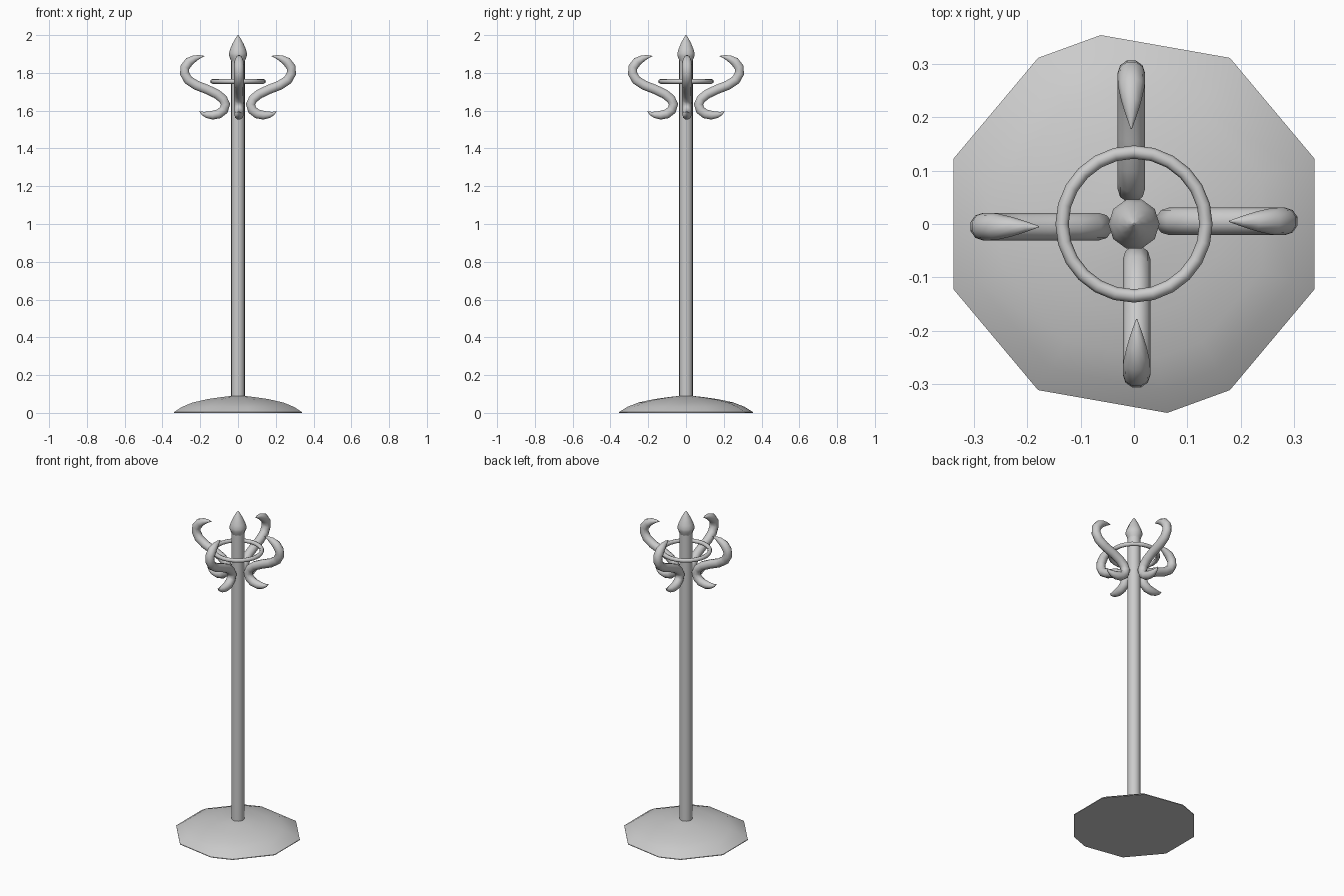
import bpy, bmesh
from math import radians, cos, sin, pi
from mathutils import Vector

if "Cube" in bpy.data.objects:
    bpy.data.objects.remove(bpy.data.objects["Cube"])


def make_object(name, rings, angle=40):
    """Skin a list of equal-sized vertex rings and cap both ends."""
    bm = bmesh.new()
    loops = [[bm.verts.new(p) for p in ring] for ring in rings]
    n = len(loops[0])
    for a, b in zip(loops, loops[1:]):
        for i in range(n):
            j = (i + 1) % n
            bm.faces.new((a[i], a[j], b[j], b[i]))
    bm.faces.new(loops[0][::-1])
    bm.faces.new(loops[-1])
    bmesh.ops.recalc_face_normals(bm, faces=bm.faces)
    mesh = bpy.data.meshes.new(name)
    bm.to_mesh(mesh)
    bm.free()
    ob = bpy.data.objects.new(name, mesh)
    bpy.context.collection.objects.link(ob)
    smooth(ob, angle)
    return ob


def smooth(ob, angle):
    bpy.ops.object.select_all(action='DESELECT')
    ob.select_set(True)
    bpy.context.view_layer.objects.active = ob
    bpy.ops.object.shade_smooth_by_angle(angle=radians(angle))


def lathe(name, profile, angles):
    return make_object(name, [[(r * cos(radians(a)), r * sin(radians(a)), z)
                               for a in angles] for r, z in profile])


def even(n):
    return [360 * i / n for i in range(n)]


# Domed foot: two half nine-sided domes joined along a diagonal
half = [-60, -20, 20, 60, 100]
lathe("base", [(0.36, 0), (0.36, 0.004), (0.315, 0.032), (0.255, 0.055),
               (0.17, 0.073), (0.09, 0.084), (0.035, 0.09)],
      half + [a + 180 for a in half])

# Pole and pointed finial
lathe("pole", [(0.036, 0.07), (0.036, 1.88)], even(16))
lathe("finial", [(0.034, 1.855), (0.04, 1.872), (0.047, 1.89), (0.048, 1.903),
                 (0.042, 1.925), (0.029, 1.955), (0.014, 1.983), (0.002, 2.0)],
      even(10))

# Ring resting on the hooks
bpy.ops.mesh.primitive_torus_add(major_segments=24, minor_segments=8,
                                 major_radius=0.135, minor_radius=0.0125,
                                 location=(0, 0, 1.755))
ring = bpy.context.object
ring.name = "ring"
smooth(ring, 60)

# S-shaped hooks: distance from pole, height, thickness
path = [(0.178, 1.889, 0.001), (0.203, 1.885, 0.010), (0.228, 1.877, 0.018),
        (0.258, 1.86, 0.025), (0.281, 1.83, 0.026), (0.283, 1.797, 0.026),
        (0.264, 1.763, 0.026), (0.222, 1.735, 0.026), (0.165, 1.713, 0.026),
        (0.112, 1.688, 0.026), (0.080, 1.662, 0.026), (0.066, 1.633, 0.026),
        (0.076, 1.603, 0.026), (0.102, 1.583, 0.026), (0.135, 1.576, 0.024),
        (0.165, 1.578, 0.018), (0.187, 1.585, 0.010), (0.205, 1.597, 0.001)]
for k in range(4):
    out = Vector((round(cos(k * pi / 2)), round(sin(k * pi / 2)), 0))
    side = Vector((-out.y, out.x, 0))
    up = Vector((0, 0, 1))
    pts = [out * x + up * z + side * 0.005 for x, z, _ in path]
    rings = []
    for i, p in enumerate(pts):
        t = (pts[min(i + 1, len(pts) - 1)] - pts[max(i - 1, 0)]).normalized()
        nrm = side.cross(t)
        r = path[i][2]
        rings.append([p + (side * cos(a) + nrm * sin(a)) * r
                      for a in (2 * pi * j / 10 for j in range(10))])
    make_object(f"hook_{k + 1}", rings, 50)
